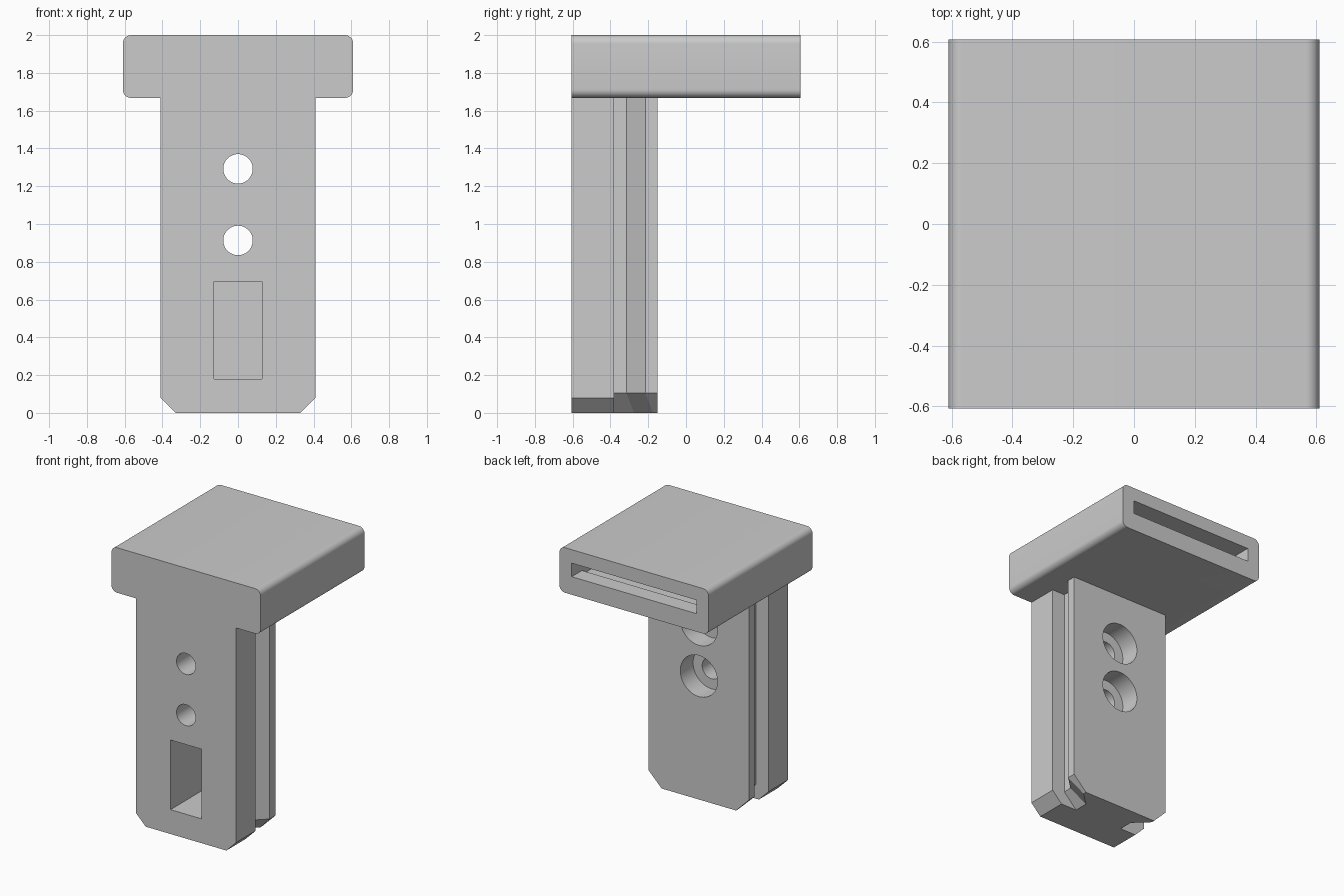
import bpy, bmesh, math

cube = bpy.data.objects.get("Cube")
if cube:
    bpy.data.objects.remove(cube, do_unlink=True)

grey = bpy.data.materials.new("light_grey")
grey.use_nodes = True
COLOUR = (0.6, 0.6, 0.6, 1)
grey.diffuse_color = COLOUR
grey.node_tree.nodes["Principled BSDF"].inputs["Base Color"].default_value = COLOUR

FRONT, BACK = -0.607, 0.607      # depth of the cap
RAIL_BACK = -0.15                # back face of the stem
CAP_BOTTOM, STEM_TOP = 1.667, 1.72


def loft(name, rings):
    """Solid skinned through matching rings of 3D points."""
    bm = bmesh.new()
    loops = [[bm.verts.new(p) for p in ring] for ring in rings]
    n = len(loops[0])
    for a, b in zip(loops, loops[1:]):
        for i in range(n):
            j = (i + 1) % n
            bm.faces.new((a[i], a[j], b[j], b[i]))
    bm.faces.new(loops[0])
    bm.faces.new(loops[-1])
    bmesh.ops.recalc_face_normals(bm, faces=bm.faces[:])
    mesh = bpy.data.meshes.new(name)
    bm.to_mesh(mesh)
    bm.free()
    mesh.materials.append(grey)
    obj = bpy.data.objects.new(name, mesh)
    bpy.context.collection.objects.link(obj)
    return obj


def mirrored(half):
    """Close a right-hand outline with its mirror image."""
    return half + [(-x, v) for x, v in reversed(half)]


def along_y(name, outline, y0, y1):
    return loft(name, [[(x, y, z) for x, z in outline] for y in (y0, y1)])


def box(name, half_width, y0, y1, z0, z1):
    return along_y(name, mirrored([(half_width, z0), (half_width, z1)]), y0, y1)


def rod(name, radius, y0, y1, z):
    steps = [math.tau * i / 48 for i in range(48)]
    outline = [(radius * math.cos(a), z + radius * math.sin(a)) for a in steps]
    return along_y(name, outline, y0, y1)


def combine(target, other, operation):
    """Boolean the other solid into the target and discard it."""
    mod = target.modifiers.new(operation.lower(), 'BOOLEAN')
    mod.operation = operation
    mod.solver = 'EXACT'
    mod.object = other
    bpy.context.view_layer.objects.active = target
    bpy.ops.object.modifier_apply(modifier=mod.name)
    bpy.data.objects.remove(other, do_unlink=True)


# Cap with rounded long edges
def corner(cx, cz, start, r=0.045, n=8):
    turns = [start + math.pi / 2 * i / n for i in range(n + 1)]
    return [(cx + r * math.cos(a), cz + r * math.sin(a)) for a in turns]


cap_half = corner(0.565, CAP_BOTTOM + 0.045, -math.pi / 2) + corner(0.565, 1.955, 0)
bracket = along_y("mount_bracket", mirrored(cap_half), FRONT, BACK)

# Front plate of the stem with cut bottom corners
plate = along_y("front_plate",
                mirrored([(0.33, 0), (0.41, 0.08), (0.41, STEM_TOP)]), FRONT, -0.38)

# Rear rail with a slanted side groove, chamfered inward at the foot
rail_half = [(0.305, -0.45), (0.305, -0.315), (0.41, -0.215), (0.41, RAIL_BACK)]
foot_half = [(0.2, -0.45), (0.2, -0.275), (0.305, -0.175), (0.305, RAIL_BACK)]
rail = loft("rear_rail", [[(x, y, z) for x, y in mirrored(half)]
                          for half, z in ((foot_half, 0), (rail_half, 0.105),
                                          (rail_half, STEM_TOP))])

for part in (plate, rail):
    combine(bracket, part, 'UNION')

# Screw holes, counterbored from the back
for z in (1.292, 0.913):
    combine(bracket, rod("screw_hole", 0.078, -0.8, 0, z), 'DIFFERENCE')
    combine(bracket, rod("counterbore", 0.152, RAIL_BACK - 0.15, 0, z), 'DIFFERENCE')

# Rectangular front pocket
combine(bracket, box("pocket", 0.127, -0.8, -0.22, 0.18, 0.695), 'DIFFERENCE')

# Flat slot in the back of the cap, its floor dropping behind a lip
combine(bracket, box("slot", 0.51, -0.5, 0.8, 1.80, 1.90), 'DIFFERENCE')
combine(bracket, box("slot_recess", 0.51, -0.5, BACK - 0.12, 1.77, 1.85), 'DIFFERENCE')

# Smooth the round surfaces, keep the edges crisp
bpy.ops.object.select_all(action='DESELECT')
bracket.select_set(True)
bpy.context.view_layer.objects.active = bracket
bpy.ops.object.shade_smooth_by_angle(angle=math.radians(30))
